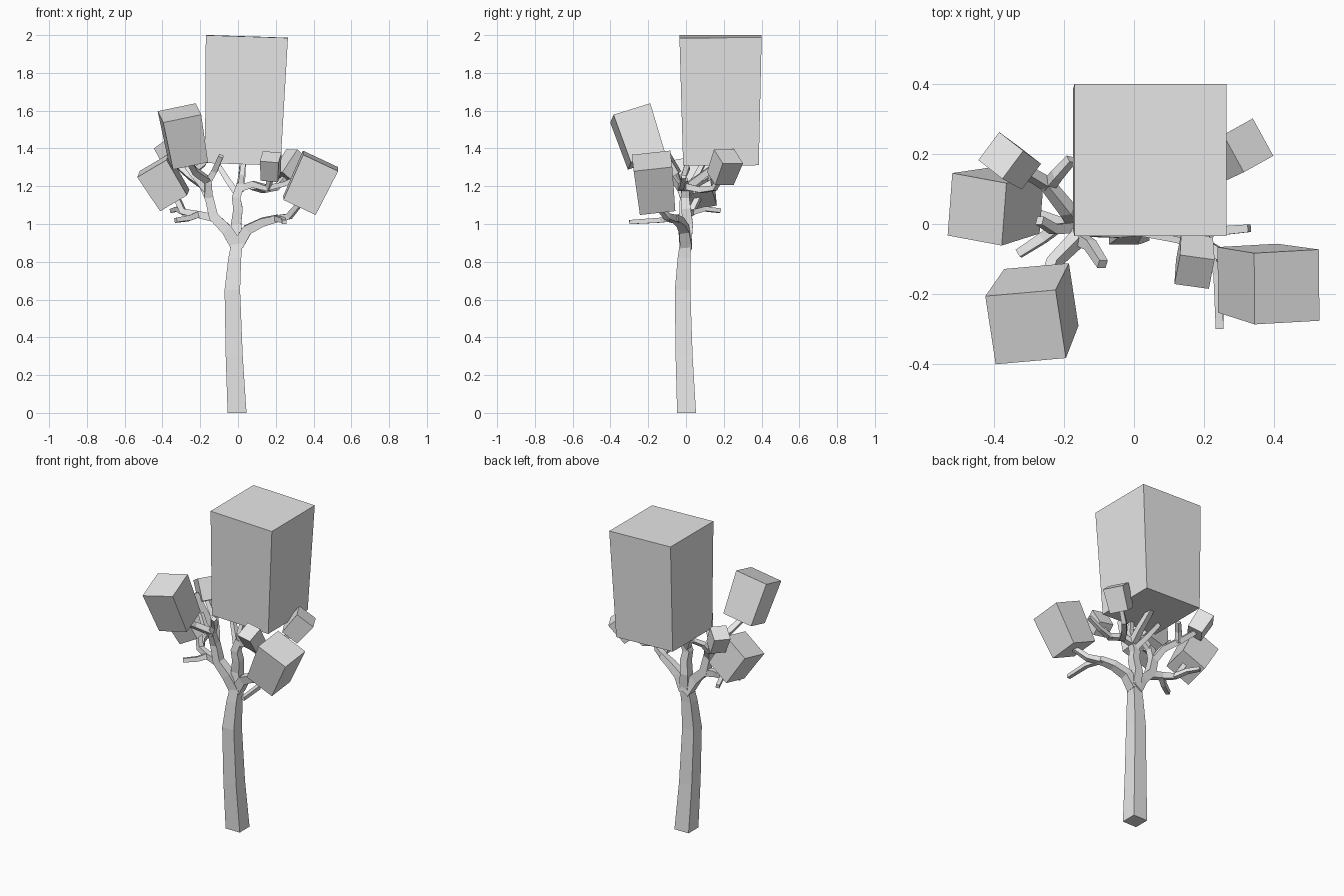
import bpy, bmesh
from mathutils import Vector

if "Cube" in bpy.data.objects:
    bpy.data.objects.remove(bpy.data.objects["Cube"], do_unlink=True)

grey = bpy.data.materials.new("pale_grey")
grey.use_nodes = True
grey.diffuse_color = (0.8, 0.8, 0.8, 1)
grey.node_tree.nodes["Principled BSDF"].inputs["Base Color"].default_value = (0.8, 0.8, 0.8, 1)


def square_ring(bm, centre, axis, hint, half):
    """Square of vertices around centre, at right angles to axis."""
    axis = axis.normalized()
    u = (hint - axis * hint.dot(axis)).normalized()
    v = axis.cross(u)
    corners = ((-1, -1), (1, -1), (1, 1), (-1, 1))
    return [bm.verts.new(centre + (u * a + v * b) * half) for a, b in corners], u


def sweep(name, points, halves, axes, hint):
    """Square tube through the points, closed at both ends."""
    bm = bmesh.new()
    rings = []
    for p, half, axis in zip(points, halves, axes):
        ring, hint = square_ring(bm, p, axis, hint, half)
        rings.append(ring)
    for low, high in zip(rings, rings[1:]):
        for i in range(4):
            j = (i + 1) % 4
            bm.faces.new((low[i], low[j], high[j], high[i]))
    bm.faces.new(rings[0][::-1])
    bm.faces.new(rings[-1])
    bmesh.ops.recalc_face_normals(bm, faces=bm.faces)
    mesh = bpy.data.meshes.new(name)
    bm.to_mesh(mesh)
    bm.free()
    mesh.materials.append(grey)
    obj = bpy.data.objects.new(name, mesh)
    bpy.context.collection.objects.link(obj)


def limb(name, start, end, *path):
    """Branch that thins evenly from half-width start to end."""
    pts = [Vector(p) for p in path]
    n = len(pts) - 1
    axes = [(pts[min(i + 1, n)] - pts[max(i - 1, 0)]) for i in range(n + 1)]
    halves = [start + (end - start) * i / n for i in range(n + 1)]
    hint = Vector((0, 1, 0)) if abs(axes[0].normalized().y) < 0.8 else Vector((1, 0, 0))
    sweep(name, pts, halves, axes, hint)


def leaf_block(name, top, bottom, hint, width):
    """Foliage box, slightly narrower at the branch end."""
    t, b = Vector(top), Vector(bottom)
    sweep(name, [b, t], [width * 0.46, width * 0.5], [t - b] * 2, Vector(hint))


# Trunk
trunk = [Vector(p) for p in ((-.005, .003, 0), (-.02, -.01, .3), (-.03, -.018, .65),
                             (-.017, -.01, .82), (-.005, -.003, .9))]
sweep("trunk", trunk, [.05, .045, .041, .034, .03], [Vector((0, 0, 1))] * 5, Vector((1, 0, 0)))

# Left-hand limb of the front view and its twigs
limb("right_limb", .033, .022, (-.005, 0, .88), (-.06, -.01, .97), (-.13, -.01, 1.04), (-.155, -.01, 1.15))
limb("right_low_branch", .021, .014, (-.12, -.01, 1.03), (-.21, 0, 1.05), (-.29, .03, 1.065), (-.33, .07, 1.15))
limb("right_low_twig", .016, .012, (-.21, 0, 1.05), (-.26, -.04, 1.03), (-.33, -.085, 1.02))
limb("right_back_twig", .014, .011, (-.28, .03, 1.06), (-.32, .1, 1.08), (-.35, .18, 1.07))
limb("right_front_branch", .022, .014, (-.155, -.01, 1.14), (-.16, -.04, 1.23), (-.23, -.11, 1.28), (-.265, -.21, 1.34))
limb("right_front_twig", .017, .013, (-.16, -.04, 1.22), (-.125, -.06, 1.28), (-.09, -.115, 1.36))
limb("right_back_branch", .021, .014, (-.155, -.01, 1.14), (-.19, .04, 1.21), (-.25, .115, 1.25), (-.325, .16, 1.315))
limb("right_upper_twig", .016, .012, (-.245, .11, 1.24), (-.22, .14, 1.29), (-.18, .185, 1.32))
limb("right_side_twig", .016, .012, (-.17, -.01, 1.18), (-.23, -.015, 1.25), (-.27, .01, 1.3))

# Right-hand limb of the front view and its twigs
limb("left_limb", .031, .018, (0, 0, .89), (.05, -.01, .97), (.13, -.03, 1.01), (.21, -.06, 1.03))
limb("left_branch", .019, .013, (.19, -.055, 1.025), (.27, -.1, 1.04), (.325, -.155, 1.105))
limb("left_front_twig", .015, .011, (.2, -.06, 1.03), (.24, -.14, 1.02), (.245, -.3, 1.01))

# Middle limb, rising to the large block
limb("middle_limb", .029, .021, (0, 0, .9), (-.01, .01, 1.0), (0, 0, 1.08), (-.01, -.005, 1.14), (.015, 0, 1.21))
limb("middle_back_branch", .021, .015, (.01, 0, 1.19), (.02, .08, 1.25), (.025, .185, 1.33))
limb("middle_front_twig", .015, .012, (.015, 0, 1.2), (.02, -.01, 1.26), (.03, .01, 1.33))
limb("middle_side_twig", .017, .012, (-.005, 0, 1.16), (-.06, .05, 1.24), (-.11, .09, 1.32))
limb("middle_left_branch", .019, .014, (.01, 0, 1.19), (.08, -.01, 1.21), (.16, -.03, 1.19), (.173, -.075, 1.255))
limb("left_outer_twig", .015, .011, (.15, -.03, 1.19), (.24, -.02, 1.21), (.33, -.012, 1.25))
limb("left_back_branch", .017, .012, (.08, -.01, 1.2), (.14, .08, 1.18), (.2, .15, 1.19), (.247, .182, 1.245))

# Foliage blocks
leaf_block("large_top_block", (.047, .183, 1.993), (.025, .185, 1.317), (1, 0, -.03), .435)
leaf_block("right_front_block", (-.31, -.295, 1.588), (-.265, -.21, 1.335), (.2, .015, .05), .206)
leaf_block("left_front_block", (.437, -.18, 1.334), (.325, -.155, 1.098), (.185, .01, -.083), .205)
leaf_block("right_block", (-.449, .042, 1.31), (-.335, .068, 1.125), (.15, -.03, .1), .182)
leaf_block("right_back_block", (-.381, .196, 1.427), (-.325, .16, 1.31), (.069, -.054, .055), .1)
leaf_block("left_back_block", (.327, .225, 1.358), (.247, .182, 1.241), (.059, -.114, -.005), .122)
leaf_block("small_front_block", (.173, -.137, 1.355), (.173, -.07, 1.25), (.1, -.01, -.015), .1)
